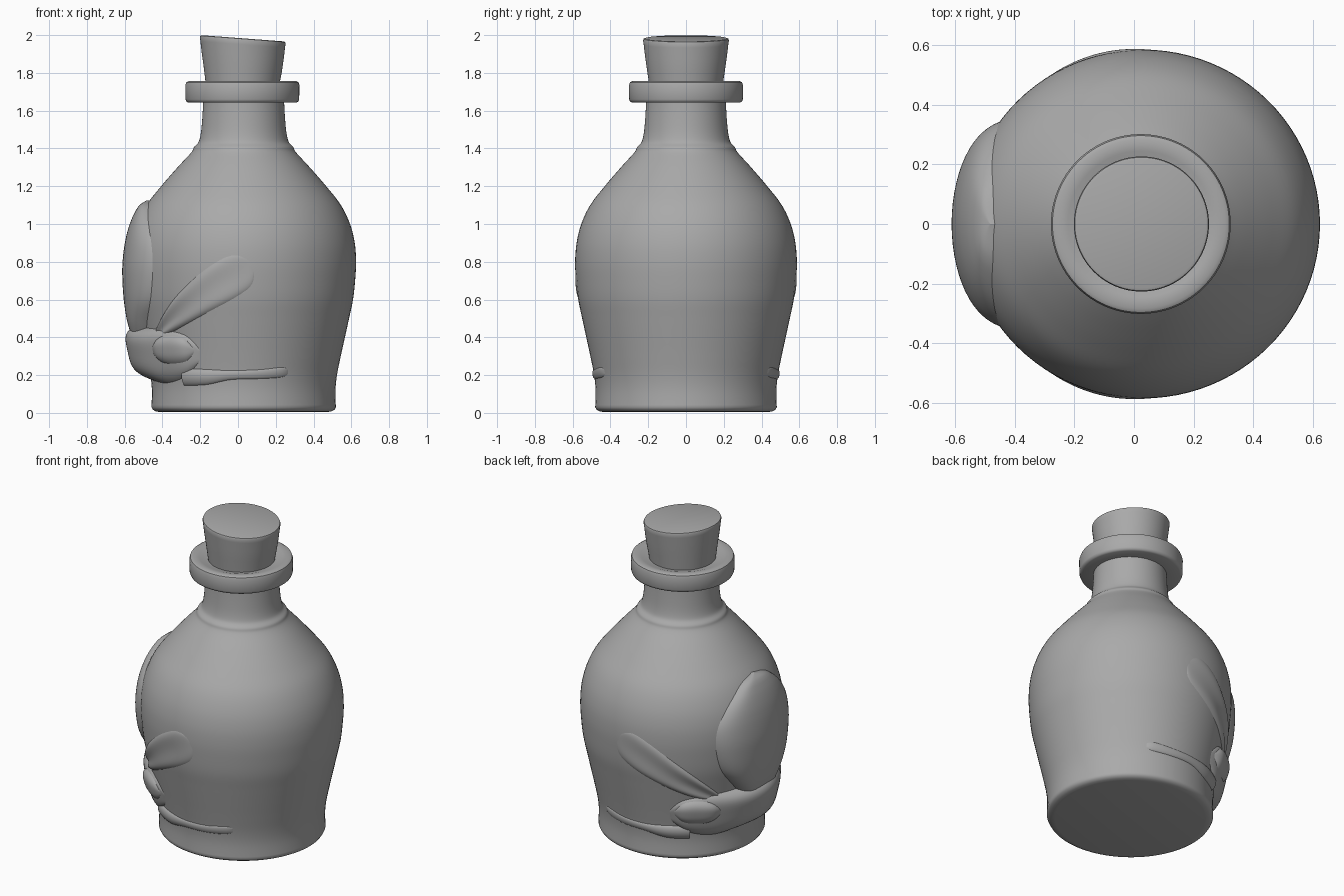
import bpy, bmesh, math

if "Cube" in bpy.data.objects:
    bpy.data.objects.remove(bpy.data.objects["Cube"])

CX = 0.03   # bottle axis offset, the relief fills the other side
SY = 0.985  # bottle is slightly narrower front to back
GREY = bpy.data.materials.new("dark_grey")
GREY.diffuse_color = (0.4, 0.4, 0.4, 1)
GREY.use_nodes = True
GREY.node_tree.nodes["Principled BSDF"].inputs["Base Color"].default_value = GREY.diffuse_color


def spline(pts, t):
    """Catmull-Rom through tuples, t in 0..1"""
    n = len(pts) - 1
    i = min(int(t * n), n - 1)
    f = t * n - i
    p0, p1, p2, p3 = (pts[max(0, min(n, i + k))] for k in (-1, 0, 1, 2))
    return [0.5 * (2 * b + (c - a) * f + (2 * a - 5 * b + 4 * c - d) * f * f
                   + (3 * b - a - 3 * c + d) * f ** 3)
            for a, b, c, d in zip(p0, p1, p2, p3)]


def finish(name, bm, angle=40):
    bmesh.ops.recalc_face_normals(bm, faces=bm.faces)
    me = bpy.data.meshes.new(name)
    bm.to_mesh(me)
    bm.free()
    me.materials.append(GREY)
    ob = bpy.data.objects.new(name, me)
    bpy.context.collection.objects.link(ob)
    bpy.ops.object.select_all(action='DESELECT')
    ob.select_set(True)
    bpy.context.view_layer.objects.active = ob
    bpy.ops.object.shade_smooth_by_angle(angle=math.radians(angle))
    return ob


def lathe(name, prof, seg=96, cx=CX, sy=1.0, tilt=0.0, tilt_from=9.0):
    """Revolve (r, z) points, cap both ends; tilt slopes the top along x"""
    bm = bmesh.new()
    rings = []
    for r, z in prof:
        ring = []
        for k in range(seg):
            a = 2 * math.pi * k / seg
            x, y = r * math.cos(a), r * math.sin(a) * sy
            ring.append(bm.verts.new((cx + x, y, z + (tilt * x if z > tilt_from else 0))))
        rings.append(ring)
    for a, b in zip(rings, rings[1:]):
        for k in range(seg):
            bm.faces.new((a[k], a[(k + 1) % seg], b[(k + 1) % seg], b[k]))
    bm.faces.new(rings[0])
    bm.faces.new(rings[-1])
    return finish(name, bm)


# bottle body and neck, with a soft collar at the neck root
BODY = [(.488, .03), (.486, .12), (.494, .20), (.514, .30), (.536, .40), (.558, .50),
        (.579, .60), (.590, .70), (.595, .80), (.588, .90), (.563, 1.00), (.515, 1.10),
        (.437, 1.20), (.350, 1.30), (.285, 1.37), (.262, 1.40), (.240, 1.43),
        (.227, 1.48), (.219, 1.56), (.213, 1.67)]
prof = [spline(BODY, i / 95) for i in range(96)]
for p in prof:
    p[0] += .007 * math.exp(-((p[1] - 1.41) / .014) ** 2)
lathe("bottle_body", [(.44, .004), (.465, .008), (.481, .017)] + prof, sy=SY)


def body_radius(z):
    for (r0, z0), (r1, z1) in zip(prof, prof[1:]):
        if z <= z1:
            return r0 + (r1 - r0) * max(0, (z - z0) / (z1 - z0))
    return prof[-1][0]


# lip ring with a shallow dish around the cork
lathe("lip_ring", [(.19, 1.642), (.285, 1.642), (.296, 1.648), (.301, 1.66), (.302, 1.735),
                   (.297, 1.75), (.284, 1.757), (.245, 1.752), (.215, 1.742), (.17, 1.735)],
      cx=.023)
# tapered cork with a sloping top
lathe("cork", [(.190, 1.70), (.198, 1.76), (.207, 1.82), (.217, 1.89), (.224, 1.95),
               (.227, 1.972), (.224, 1.98), (.215, 1.983)], cx=.025, tilt=-0.075, tilt_from=1.8)


def relief(name, spine, power=4, dish=0.0, n=40, m=24, side=1):
    """Raised shape on the body. Spine: (degrees from -x, z, half width, height)"""
    R = 0.55
    bm = bmesh.new()
    grid = []
    for i in range(n + 1):
        t = i / n
        a, z, w, h = spline(spine, t)
        a0, z0 = spline(spine, max(0, t - .01))[:2]
        a1, z1 = spline(spine, min(1, t + .01))[:2]
        ds, dz = math.radians(a1 - a0) * R, z1 - z0
        L = math.hypot(ds, dz) or 1
        row = []
        for j in range(m + 1):
            v = -math.cos(math.pi * j / m)
            s = math.radians(a) * R - dz / L * w * v
            zz = z + ds / L * w * v
            lift = h * (1 - abs(v) ** power) * (1 - dish * (1 - v * v) ** 2)
            r = body_radius(zz) + lift - .008 * abs(v) ** 8
            ang = s / R
            row.append(bm.verts.new((CX - r * math.cos(ang), -side * SY * r * math.sin(ang), zz)))
        grid.append(row)
    for a, b in zip(grid, grid[1:]):
        for j in range(m):
            bm.faces.new((a[j], a[j + 1], b[j + 1], b[j]))
    me = finish(name, bm, 60).data
    # outward normals
    if sum(p.normal.x * (p.center.x - CX) + p.normal.y * p.center.y for p in me.polygons) < 0:
        me.flip_normals()


# large upright centre petal
relief("centre_petal", [(0, .36, .12, .05), (0, .48, .22, .062), (0, .60, .31, .056),
                        (0, .74, .35, .05), (0, .87, .345, .042), (0, .97, .29, .04),
                        (0, 1.05, .205, .04), (0, 1.10, .12, .036), (0, 1.125, .0, .015)],
       power=5, n=60, m=36)
# broad knot under the petals
relief("knot_band", [(-66, .30, .01, -.01), (-54, .31, .11, .025), (-36, .30, .145, .04),
                     (-18, .31, .145, .07), (0, .325, .15, .095), (18, .31, .145, .07),
                     (36, .30, .145, .04), (54, .31, .11, .025), (66, .30, .01, -.01)],
       power=4, n=70)
for side, tag in ((1, "front"), (-1, "back")):
    # slanting side petal
    relief("side_petal_" + tag, [(34, .42, .03, .02), (48, .50, .065, .026), (64, .60, .095, .02),
                                 (80, .70, .115, .013), (90, .76, .10, .006),
                                 (96, .79, .01, -.006)], power=3, dish=.8, side=side)
    # round boss at the end of the knot
    relief("knot_boss_" + tag, [(28, .33, .01, .03), (36, .33, .08, .058), (46, .33, .095, .052),
                                (55, .33, .075, .04), (61, .33, .01, .005)], power=3, side=side)
    # thin ribbon tail
    relief("ribbon_tail_" + tag, [(50, .19, .05, .02), (66, .19, .045, .018), (82, .20, .028, .01),
                                  (100, .205, .028, .008), (114, .215, .03, .007),
                                  (120, .22, .01, -.005)], power=2, side=side)
